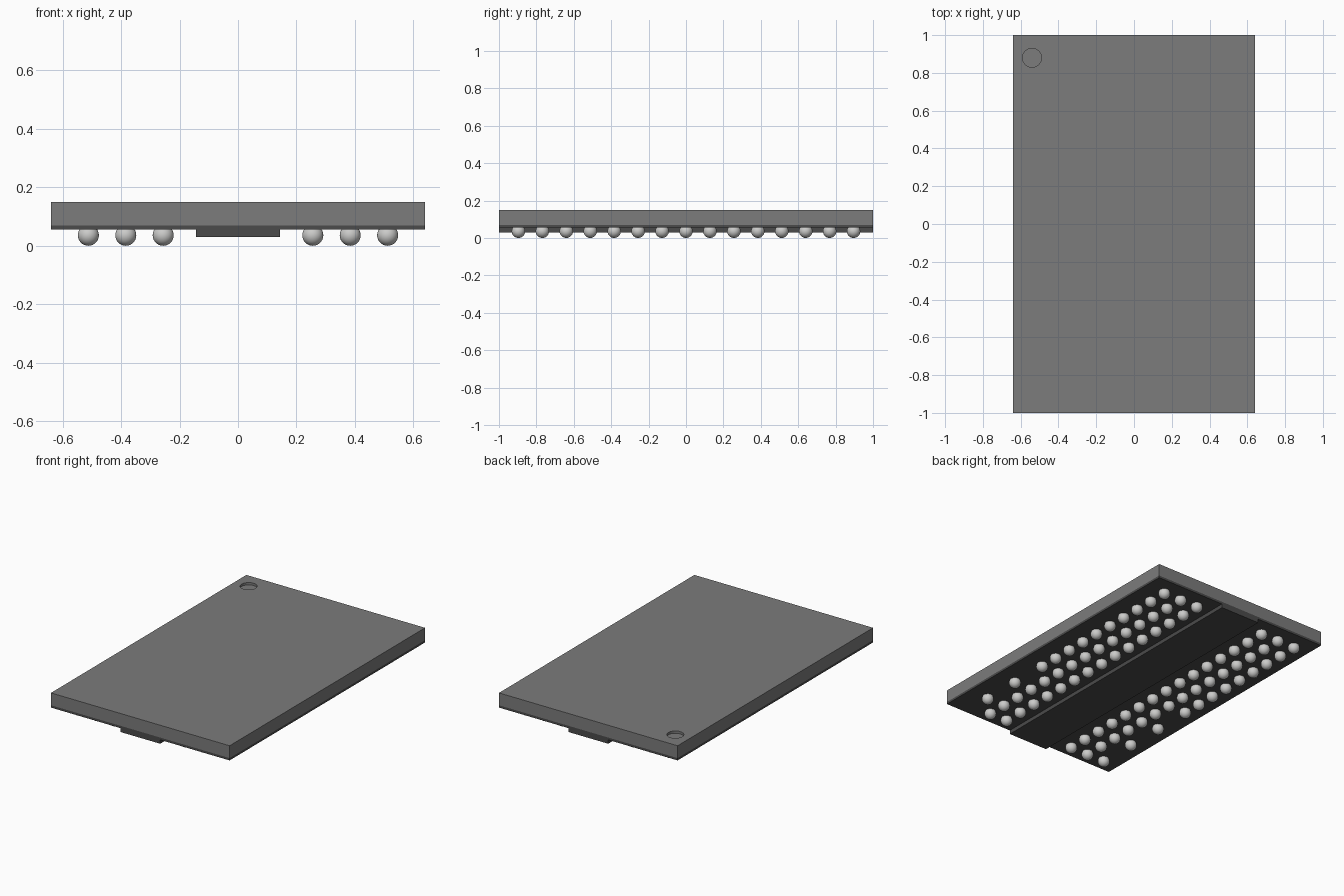
import bpy
import bmesh
from mathutils import Matrix

old = bpy.data.objects.get("Cube")
if old:
    bpy.data.objects.remove(old, do_unlink=True)


def material(name, r, g, b):
    m = bpy.data.materials.new(name)
    m.use_nodes = True
    m.diffuse_color = (r, g, b, 1)
    m.node_tree.nodes["Principled BSDF"].inputs["Base Color"].default_value = (r, g, b, 1)
    return m


case_grey = material("case_grey", 0.2, 0.2, 0.2)
board_black = material("board_black", 0.07, 0.07, 0.07)
solder = material("solder_silver", 0.6, 0.6, 0.59)


def finish(name, bm, mat):
    mesh = bpy.data.meshes.new(name)
    bm.to_mesh(mesh)
    bm.free()
    mesh.materials.append(mat)
    obj = bpy.data.objects.new(name, mesh)
    bpy.context.collection.objects.link(obj)
    return obj


def box(name, width, length, bottom, top, mat):
    bm = bmesh.new()
    place = Matrix.Translation((0, 0, (bottom + top) / 2)) @ Matrix.Diagonal((width, length, top - bottom, 1))
    bmesh.ops.create_cube(bm, size=1, matrix=place)
    return finish(name, bm, mat)


# Moulded case, carrier board and the raised strip beneath it
case = box("case", 1.28, 2, 0.07, 0.15, case_grey)
box("carrier_board", 1.28, 2, 0.055, 0.07, board_black)
box("centre_strip", 0.286, 2, 0.03, 0.055, board_black)

# Round corner marker recessed into the case
bm = bmesh.new()
bmesh.ops.create_cone(bm, cap_ends=True, segments=32, radius1=0.05, radius2=0.05, depth=0.04,
                      matrix=Matrix.Translation((-0.54, 0.88, 0.155)))
cutter = finish("marker_cutter", bm, case_grey)
cutter.hide_render = True
cutter.hide_viewport = True
cut = case.modifiers.new("corner_marker", 'BOOLEAN')
cut.operation = 'DIFFERENCE'
cut.solver = 'EXACT'
cut.object = cutter

# Solder balls: three columns each side, outer columns partly filled
ROWS = 15
PITCH = 0.128
RADIUS = 0.036
gaps = {3: (10, 12, 14), -3: (9, 11, 13)}
bm = bmesh.new()
for column in (-3, -2, -1, 1, 2, 3):
    x = (abs(column) + 1) * PITCH * (1 if column > 0 else -1)
    for row in range(ROWS):
        if row in gaps.get(column, ()):
            continue
        y = (ROWS // 2 - row) * PITCH
        bmesh.ops.create_uvsphere(bm, u_segments=24, v_segments=14, radius=RADIUS,
                                  matrix=Matrix.Translation((x, y, RADIUS)))
for face in bm.faces:
    face.smooth = True
finish("solder_balls", bm, solder)
